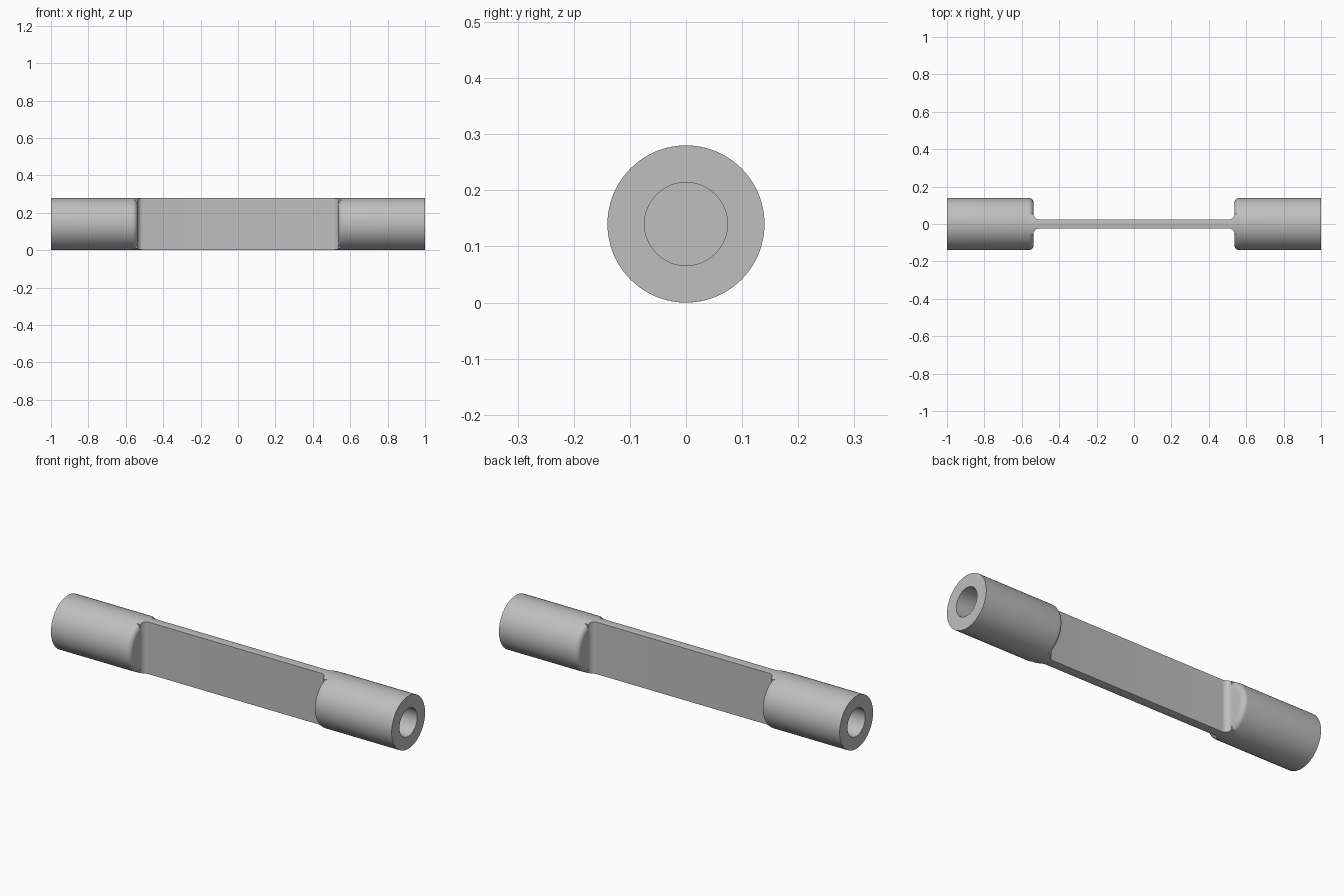
import bpy
import bmesh
from math import sin, cos, pi, asin, radians

cube = bpy.data.objects.get("Cube")
if cube:
    bpy.data.objects.remove(cube, do_unlink=True)

R = 0.14          # bar radius and axis height
BORE = 0.074      # bore radius
SHOULDER = 0.537  # x of the shoulder faces
ROUND = 0.027     # outer shoulder rounding
FILLET = 0.03     # blend from web to shoulder
WEB = 0.024       # half thickness of the web
STEPS = 8
SIDES = 96

steel = bpy.data.materials.new("plain grey")
steel.use_nodes = True
grey = (0.52, 0.52, 0.52, 1)
steel.diffuse_color = grey
steel.node_tree.nodes["Principled BSDF"].inputs["Base Color"].default_value = grey


def finish(bm, name):
    """Turn a bmesh into a smooth shaded object with sharp edges kept."""
    bmesh.ops.remove_doubles(bm, verts=bm.verts, dist=1e-5)
    bmesh.ops.recalc_face_normals(bm, faces=bm.faces)
    mesh = bpy.data.meshes.new(name)
    bm.to_mesh(mesh)
    bm.free()
    mesh.materials.append(steel)
    obj = bpy.data.objects.new(name, mesh)
    bpy.context.collection.objects.link(obj)
    bpy.ops.object.select_all(action='DESELECT')
    obj.select_set(True)
    bpy.context.view_layer.objects.active = obj
    bpy.ops.object.shade_smooth_by_angle(angle=radians(30))


def loft(rings):
    """Skin closed rings of equal length and cap both ends."""
    bm = bmesh.new()
    loops = [[bm.verts.new(p) for p in ring] for ring in rings]
    n = len(loops[0])
    for a, b in zip(loops, loops[1:]):
        for i in range(n):
            j = (i + 1) % n
            bm.faces.new((a[i], a[j], b[j], b[i]))
    bm.faces.new(loops[0])
    bm.faces.new(loops[-1])
    return bm


def circle(x, r):
    return [(x, r * sin(2 * pi * i / SIDES), R + r * cos(2 * pi * i / SIDES))
            for i in range(SIDES)]


# Collars: rounded inner shoulder, flat outer end, blind bore
arc = [i * pi / 2 / STEPS for i in range(STEPS + 1)]
profile = [(SHOULDER + ROUND * (1 - sin(a)), R - ROUND * (1 - cos(a)))
           for a in reversed(arc)]
profile += [(1, R), (1, BORE), (0.6, BORE)]
for side, name in ((1, "left_collar"), (-1, "right_collar")):
    finish(loft([circle(side * x, r) for x, r in profile]), name)

# Web: flat bar with round top and bottom, flaring into the shoulders
half = [(SHOULDER - FILLET * (1 - sin(a)), WEB + FILLET * (1 - cos(a)))
        for a in arc]
half.append((SHOULDER + ROUND, WEB + FILLET))
stations = [(-x, h) for x, h in reversed(half)] + half


def slab(x, h):
    top = asin(h / R)
    angles = [top * (2 * i / STEPS - 1) for i in range(STEPS + 1)]
    angles += [pi + a for a in angles]
    return [(x, R * sin(a), R + R * cos(a)) for a in angles]


finish(loft([slab(x, h) for x, h in stations]), "web")
